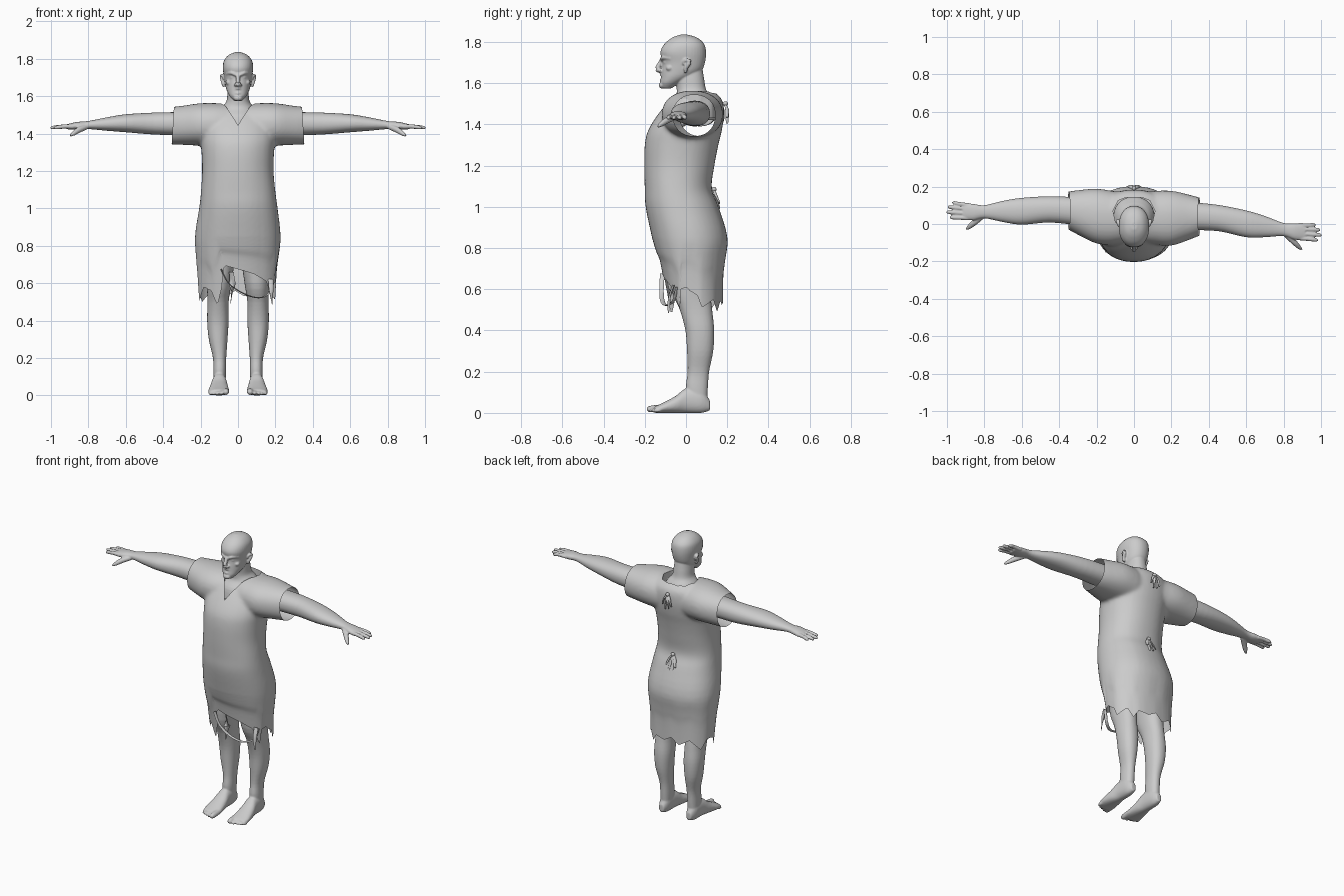
import bpy, bmesh, math
from mathutils import Vector

if bpy.data.objects.get("Cube"):
    bpy.data.objects.remove(bpy.data.objects["Cube"])

clay = bpy.data.materials.new("plain grey")
clay.use_nodes = True
clay.diffuse_color = (0.6, 0.6, 0.6, 1)
clay.node_tree.nodes["Principled BSDF"].inputs["Base Color"].default_value = (0.6, 0.6, 0.6, 1)


def skin(bm, rings):
    """Closed skin over a list of point rings."""
    rows = [[bm.verts.new(p) for p in ring] for ring in rings]
    n = len(rows[0])
    for a, b in zip(rows, rows[1:]):
        for i in range(n):
            j = (i + 1) % n
            bm.faces.new((a[i], a[j], b[j], b[i]))
    bm.faces.new(rows[0])
    bm.faces.new(rows[-1][::-1])


def smooth_rows(rows, steps=4):
    """Catmull-Rom interpolation of equal-length tuples."""
    pts = [Vector(r) for r in rows]
    pts = [pts[0]] + pts + [pts[-1]]
    out = []
    for p, a, b, q in zip(pts, pts[1:], pts[2:], pts[3:]):
        for k in range(steps):
            t = k / steps
            out.append(a + (b - p) * (t / 2) + (2 * p - 5 * a + 4 * b - q) * (t * t / 2)
                       + (3 * a - p - 3 * b + q) * (t ** 3 / 2))
    return out + [pts[-1]]


def loft(bm, axis, rows, power=2.2, n=40):
    """Rows are position, then min and max of the two other axes."""
    others = [i for i in range(3) if i != axis]
    rings = []
    for t, a0, a1, b0, b1 in smooth_rows(rows):
        ring = []
        for i in range(n):
            c, s = math.cos(math.tau * i / n), math.sin(math.tau * i / n)
            p = Vector()
            p[axis] = t
            p[others[0]] = (a0 + a1) / 2 + (a1 - a0) / 2 * math.copysign(abs(c) ** (2 / power), c)
            p[others[1]] = (b0 + b1) / 2 + (b1 - b0) / 2 * math.copysign(abs(s) ** (2 / power), s)
            ring.append(p)
        rings.append(ring)
    skin(bm, rings)


def tube(bm, rows, flat=1.0, n=10):
    """Round or flattened tube through x, y, z, radius points."""
    pts = smooth_rows(rows)
    rings = []
    for k, p in enumerate(pts):
        d = pts[min(k + 1, len(pts) - 1)].xyz - pts[max(k - 1, 0)].xyz
        q = d.to_track_quat('Z', 'Y')
        rings.append([p.xyz + q @ Vector((p.w * math.cos(math.tau * i / n),
                                         p.w * flat * math.sin(math.tau * i / n), 0)) for i in range(n)])
    skin(bm, rings)


def ball(bm, centre, size):
    new = bmesh.ops.create_uvsphere(bm, u_segments=16, v_segments=10, radius=1)["verts"]
    for v in new:
        v.co = Vector(centre) + Vector(v.co[i] * size[i] for i in range(3))


def finish(name, bm, voxel=0, relax=0, cutter=None):
    """Make an object; with a voxel size, fuse its pieces into one smooth skin."""
    bmesh.ops.recalc_face_normals(bm, faces=bm.faces)
    mesh = bpy.data.meshes.new(name)
    bm.to_mesh(mesh)
    bm.free()
    ob = bpy.data.objects.new(name, mesh)
    bpy.context.scene.collection.objects.link(ob)
    if voxel:
        m = ob.modifiers.new("fuse", 'REMESH')
        m.mode, m.voxel_size = 'VOXEL', voxel
        m = ob.modifiers.new("relax", 'SMOOTH')
        m.factor, m.iterations = 0.5, relax
        if cutter:
            m = ob.modifiers.new("cut", 'BOOLEAN')
            m.operation, m.object, m.solver = 'DIFFERENCE', cutter, 'EXACT'
        dg = bpy.context.evaluated_depsgraph_get()
        ob.data = bpy.data.meshes.new_from_object(ob.evaluated_get(dg))
        ob.modifiers.clear()
    ob.data.materials.clear()
    ob.data.materials.append(clay)
    ob.data.shade_smooth()
    ob.data.set_sharp_from_angle(angle=math.radians(50))
    return ob


def swing(v):
    """Both arms turn slightly about the vertical."""
    v.co.y -= math.copysign(0.07 * max(0, abs(v.co.x) - 0.12), v.co.x)


# Head, neck and upper chest
bm = bmesh.new()
loft(bm, 2, [(1.575, -.022, .022, -.115, -.07), (1.60, -.044, .044, -.123, -.03),
             (1.63, -.06, .06, -.12, .03), (1.66, -.068, .068, -.118, .075),
             (1.70, -.074, .074, -.114, .092), (1.75, -.081, .081, -.124, .097),
             (1.79, -.075, .075, -.105, .088), (1.82, -.05, .05, -.068, .055),
             (1.835, -.015, .015, -.03, .01)])
loft(bm, 2, [(1.42, -.11, .11, -.10, .14), (1.49, -.11, .11, -.085, .145), (1.535, -.09, .09, -.05, .12),
             (1.57, -.063, .063, -.045, .097), (1.62, -.056, .056, -.05, .088), (1.67, -.05, .05, -.05, .08)])
tube(bm, [(0, -.115, 1.72, .009), (0, -.13, 1.69, .011), (0, -.139, 1.667, .013), (0, -.122, 1.657, .008)])
ball(bm, (0, -.118, 1.59), (.024, .014, .016))
tube(bm, [(-.027, -.098, 1.622, .004), (0, -.121, 1.614, .008), (.027, -.098, 1.622, .004)])
tube(bm, [(-.03, -.096, 1.628, .004), (0, -.122, 1.643, .007), (.03, -.096, 1.628, .004)])
for s in (-1, 1):
    tube(bm, [(s * .008, -.119, 1.712, .008), (s * .035, -.11, 1.724, .009), (s * .062, -.075, 1.72, .006)])
    ball(bm, (s * .014, -.124, 1.661), (.009, .011, .008))
    ball(bm, (s * .046, -.08, 1.673), (.02, .018, .015))
    ball(bm, (s * .03, -.097, 1.70), (.013, .012, .007))
    tube(bm, [(s * .075, -.002, 1.65, .007), (s * .08, .0, 1.675, .011), (s * .088, .018, 1.705, .01),
              (s * .083, -.006, 1.71, .007), (s * .076, -.012, 1.69, .006)])
finish("head", bm, .0045, 2)

# Arms and hands
for s, side in ((1, "left"), (-1, "right")):
    bm = bmesh.new()
    loft(bm, 0, [(.3, -.02, .13, 1.39, 1.515), (.45, -.015, .125, 1.395, 1.512), (.6, -.037, .106, 1.407, 1.503),
                 (.7, -.03, .083, 1.415, 1.487), (.8, -.017, .053, 1.424, 1.467),
                 (.86, -.032, .056, 1.42, 1.462), (.915, -.03, .055, 1.423, 1.45)])
    for y, end in ((-.022, .985), (.002, 1.003), (.026, .996), (.047, .972)):
        tube(bm, [(.88, y, 1.438, .012), (.93, y * 1.05, 1.438, .0115), (end - .012, y * 1.15, 1.432, .01),
                  (end, y * 1.15, 1.43, .004)])
    tube(bm, [(.81, -.005, 1.437, .015), (.85, -.04, 1.42, .016), (.88, -.068, 1.4, .012),
              (.897, -.082, 1.388, .005)])
    for v in bm.verts:
        v.co.x *= s
        swing(v)
    finish(side + "_arm", bm, .0045, 2)

# Legs and bare feet
for s, side in ((1, "left"), (-1, "right")):
    bm = bmesh.new()
    loft(bm, 2, [(.03, .07, .13, .02, .1), (.12, .064, .132, .0, .106), (.2, .063, .134, .008, .112),
                 (.3, .056, .156, .005, .132), (.4, .05, .165, -.003, .137), (.5, .05, .163, -.03, .127),
                 (.6, .035, .168, -.07, .12), (.8, .005, .185, -.09, .14)])
    loft(bm, 1, [(.116, .082, .116, .012, .06), (.075, .066, .133, 0, .115), (.0, .06, .139, 0, .118),
                 (-.05, .053, .15, 0, .082), (-.11, .047, .158, 0, .05), (-.15, .05, .152, 0, .032)])
    for i, x in enumerate((.063, .088, .109, .128, .145)):
        r = .017 if i == 0 else .0125 - i * .0006
        end = -.19 + .009 * i
        tube(bm, [(x, -.11, .024, r), (x * 1.02, end + .02, r + .002, r), (x * 1.02, end, r - .002, r * .5)])
    for v in bm.verts:
        v.co.x *= s
    finish(side + "_leg", bm, .006, 2)

# Neck opening cutter: a rounded V seen from above
bm = bmesh.new()
outline = [(0, -.14), (.05, -.07), (.1, .015), (.112, .07), (.085, .125), (.04, .143)]
outline += [(-x, y) for x, y in outline[:0:-1]]
skin(bm, [[Vector((x, y, z)) for x, y in outline] for z in (1.43, 1.7)])
neck_cutter = finish("neck_cutter", bm)
neck_cutter.hide_render = True

# Gown: body and sleeves fused, then opened at hem and cuffs
bm = bmesh.new()
loft(bm, 2, [(.40, -.21, .2, -.07, .175), (.6, -.218, .21, -.105, .178), (.7, -.224, .22, -.132, .188),
             (.85, -.23, .228, -.165, .201), (1.0, -.208, .212, -.196, .158), (1.09, -.198, .2, -.2, .125),
             (1.2, -.192, .19, -.203, .138), (1.3, -.195, .193, -.2, .157), (1.37, -.2, .2, -.184, .174),
             (1.45, -.2, .2, -.135, .184), (1.52, -.17, .17, -.075, .175), (1.562, -.12, .12, -.02, .13)])
for s in (-1, 1):
    rows = [(0, -.09, .16, 1.33, 1.555), (.1, -.11, .175, 1.33, 1.562), (.2, -.11, .183, 1.335, 1.562),
            (.3, -.07, .168, 1.34, 1.548), (.38, -.035, .152, 1.343, 1.54), (.47, -.022, .142, 1.343, 1.535)]
    loft(bm, 0, [(s * r[0],) + r[1:] for r in rows])
gown = finish("gown", bm, .01, 8, neck_cutter)
bpy.data.objects.remove(neck_cutter)

# Torn hem height around the skirt, in degrees from the left side
hem = [(-180, .56), (-172, .50), (-155, .58), (-138, .56), (-126, .48), (-119, .57), (-114, .695), (-90, .675),
       (-62, .65), (-38, .61), (-26, .50), (-18, .60), (-3, .61), (14, .51), (38, .55), (50, .49), (60, .54),
       (80, .53), (95, .56), (110, .52), (130, .56), (150, .50), (165, .56), (180, .56)]


def hem_height(x, y):
    a = math.degrees(math.atan2((y - .04) / .145, x / .21))
    for (a0, h0), (a1, h1) in zip(hem, hem[1:]):
        if a <= a1:
            return h0 + (h1 - h0) * (a - a0) / (a1 - a0)
    return hem[-1][1]


bm = bmesh.new()
bm.from_mesh(gown.data)
for point, normal in (((0, 0, .45), (0, 0, -1)), ((.435, 0, 0), (1, 0, .06)), ((-.435, 0, 0), (-1, 0, .06))):
    bmesh.ops.bisect_plane(bm, geom=bm.verts[:] + bm.edges[:] + bm.faces[:], plane_co=point,
                           plane_no=normal, clear_outer=True)
for v in bm.verts:
    swing(v)
    if v.co.z < .85:
        low = hem_height(v.co.x, v.co.y)
        t = (.85 - v.co.z) / .4
        drop = .85 - t * (.85 - low)
        # keep the skirt's taper at the new height
        v.co.y += (drop - v.co.z) * (-.16 if v.co.y < .04 else .05)
        v.co.z = drop
bm.to_mesh(gown.data)
bm.free()
gown.data.shade_smooth()
gown.data.set_sharp_from_angle(angle=math.radians(50))

# Loose torn strips hanging at the hem
bm = bmesh.new()
tube(bm, [(-.09, -.115, .675, .012), (-.05, -.118, .60, .01), (.03, -.115, .545, .011), (.11, -.095, .522, .01),
          (.165, -.06, .545, .009), (.185, -.045, .61, .008)], flat=.3)
tube(bm, [(.175, -.06, .62, .014), (.178, -.08, .56, .012), (.183, -.085, .485, .003)], flat=.4)
tube(bm, [(-.035, -.075, .66, .02), (-.03, -.07, .58, .02), (-.04, -.07, .49, .004)], flat=.2)
finish("torn_strips", bm)

# Knotted ties down the back
for name, y, z, lean in (("upper_tie", .187, 1.50, .012), ("lower_tie", .132, 1.085, .03)):
    bm = bmesh.new()
    ball(bm, (0, y + .004, z), (.012, .012, .012))
    for x, drop in ((-.032, .07), (-.013, .088), (.013, .095), (.032, .065)):
        tube(bm, [(0, y, z, .006), (x * .6, y + .012, z - drop * .4, .009),
                  (x, y + lean, z - drop, .006)], flat=.5)
    finish(name, bm)
